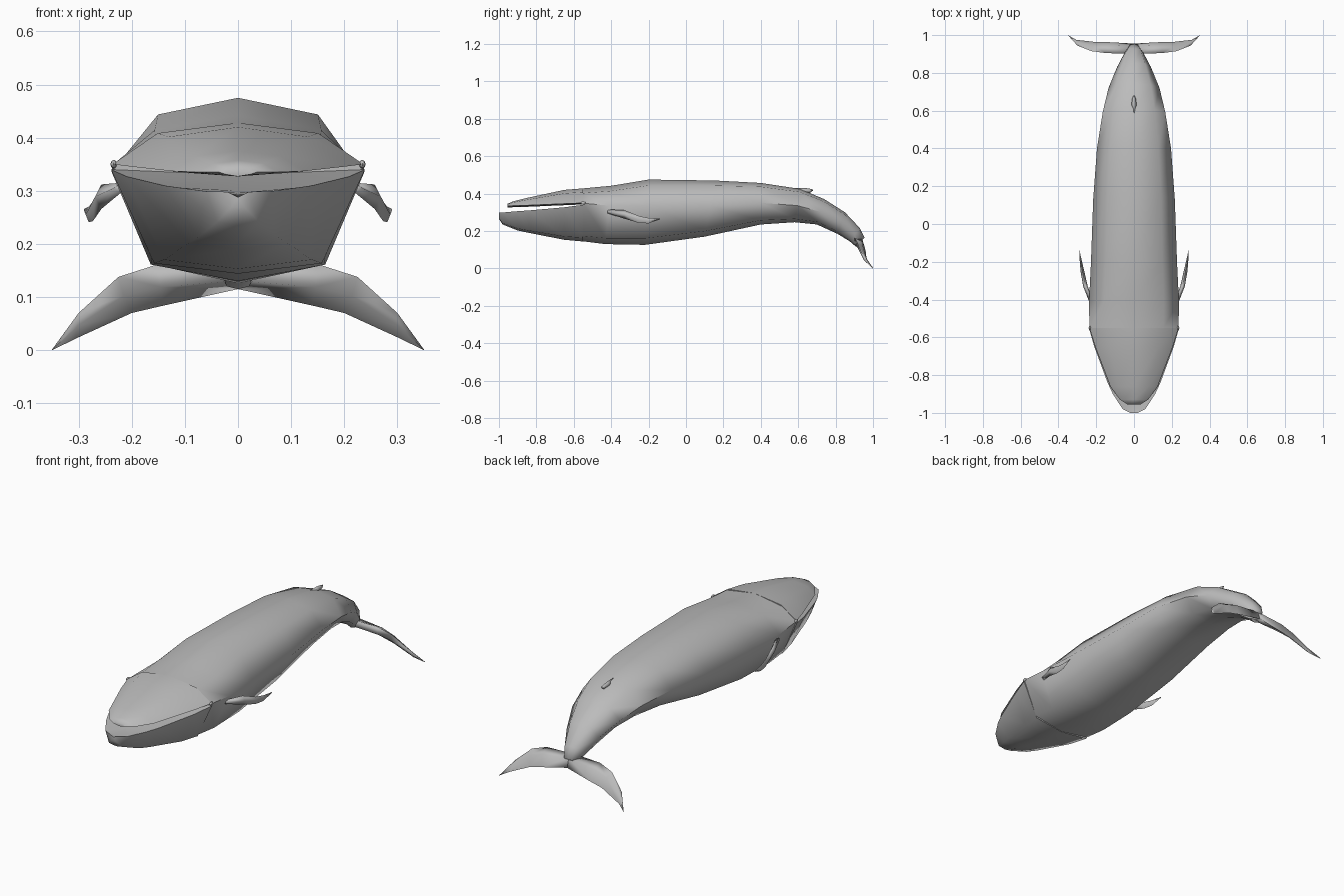
import bpy
import bmesh
import math
from mathutils import Matrix

old = bpy.data.objects.get("Cube")
if old:
    bpy.data.objects.remove(old, do_unlink=True)

skin = bpy.data.materials.new("grey skin")
skin.use_nodes = True
grey = (0.5, 0.5, 0.5, 1)
skin.diffuse_color = grey
skin.node_tree.nodes["Principled BSDF"].inputs["Base Color"].default_value = grey


def finish(bm, name, angle=70):
    """Turn a bmesh into a smooth shaded grey object."""
    bmesh.ops.recalc_face_normals(bm, faces=bm.faces)
    mesh = bpy.data.meshes.new(name)
    bm.to_mesh(mesh)
    bm.free()
    mesh.materials.append(skin)
    obj = bpy.data.objects.new(name, mesh)
    bpy.context.collection.objects.link(obj)
    for other in bpy.context.selected_objects:
        other.select_set(False)
    obj.select_set(True)
    bpy.context.view_layer.objects.active = obj
    bpy.ops.object.shade_smooth_by_angle(angle=math.radians(angle))
    return obj


def loft(name, rings, angle=70):
    """Skin a row of equal-sized rings and cap both ends."""
    bm = bmesh.new()
    rows = [[bm.verts.new(p) for p in ring] for ring in rings]
    count = len(rows[0])
    for a, b in zip(rows, rows[1:]):
        for i in range(count):
            j = (i + 1) % count
            bm.faces.new((a[i], a[j], b[j], b[i]))
    bm.faces.new(rows[0])
    bm.faces.new(reversed(rows[-1]))
    return finish(bm, name, angle)


def mirrored(half):
    """Close a half section whose first and last points lie on x = 0."""
    return half + [(-x, y, z) for x, y, z in reversed(half[1:-1])]


def rostrum_ring(y, top, edge, w):
    rise = top - edge
    return mirrored([(0, y, top), (.64 * w, y, edge + .75 * rise), (w, y, edge),
                     (.66 * w, y, edge - .004), (0, y, edge - .008)])


def body_ring(top_y, top_z, low_y, low_z, w, side):
    def at(x, f):
        return (x * w, low_y + f * (top_y - low_y), low_z + f * (top_z - low_z))
    return mirrored([at(0, 1), at(.66, .91), at(1, side), at(.69, .1), at(0, 0)])


def jaw_ring(y, rim, low, w):
    return mirrored([(0, y, rim - .01), (w, y, rim),
                     (.66 * w, y, low + .1 * (rim - low)), (0, y, low)])


# Upper head: y, ridge height, lip height, half width
rostrum = [(-.955, .345, .335, .035), (-.93, .357, .335, .075),
           (-.86, .375, .337, .125), (-.65, .42, .346, .205),
           (-.55, .428, .35, .236)]

# Trunk: ridge y and z, belly y and z, half width, flank level
trunk = [(-.55, .428, -.55, .145, .236, .72), (-.4, .442, -.43, .13, .238, .66),
         (-.2, .475, -.22, .126, .228, .6), (.155, .47, .1, .17, .216, .55),
         (.4, .457, .4, .235, .196, .52), (.61, .425, .58, .247, .165, .5),
         (.74, .37, .7, .235, .135, .5), (.85, .3, .81, .185, .09, .5),
         (.93, .215, .875, .145, .052, .5), (.955, .165, .91, .115, .03, .5)]
loft("body", [rostrum_ring(*r) for r in rostrum] + [body_ring(*t) for t in trunk])

# Lower jaw: y, rim height, keel height, half width
jaw = [(-1, .298, .265, .02), (-.98, .299, .235, .06), (-.9, .306, .203, .112),
       (-.84, .31, .19, .14), (-.65, .327, .153, .21), (-.55, .34, .144, .239)]
loft("lower_jaw", [jaw_ring(*j) for j in jaw])

# Flippers: y, x, upper edge, lower edge, half thickness
flipper = [(-.42, .222, .315, .295, .012), (-.33, .257, .312, .266, .012),
           (-.25, .273, .28, .243, .01), (-.2, .281, .27, .241, .006),
           (-.14, .289, .266, .262, .001)]

# Flukes: leading edge, trailing edge, half thickness
fluke = [((0, .9, .165), (0, .955, .115), .02),
         ((.15, .905, .162), (.14, .963, .084), .017),
         ((.225, .915, .138), (.2, .963, .07), .012),
         ((.3, .945, .07), (.305, .975, .022), .007),
         ((.35, 1, .001), (.35, 1, 0), .001)]


def fluke_ring(lead, trail, t, s):
    def mix(f, push):
        x, y, z = (a + f * (b - a) for a, b in zip(lead, trail))
        return (s * x, y + push, z + push * .7)
    return [lead and (s * lead[0], *lead[1:]), mix(.4, t),
            (s * trail[0], *trail[1:]), mix(.4, -t)]


for side, s in (("left", 1), ("right", -1)):
    loft(side + "_flipper",
         [[(s * x, y, hi), (s * (x + t), y, (hi + lo) / 2),
           (s * x, y, lo), (s * (x - t), y, (hi + lo) / 2)]
          for y, x, hi, lo, t in flipper], 120)
    loft(side + "_fluke", [fluke_ring(*f, s) for f in fluke], 120)

    # Small eye bump above the corner of the mouth
    bm = bmesh.new()
    place = Matrix.Translation((s * .234, -.55, .35)) @ Matrix.Diagonal((.6, 1.4, .8, 1))
    bmesh.ops.create_uvsphere(bm, u_segments=8, v_segments=6, radius=.01, matrix=place)
    finish(bm, side + "_eye")

# Dorsal fin: y, crest, base, half width
fin = [(.585, .431, .41, .004), (.63, .431, .4, .013),
       (.66, .427, .402, .011), (.68, .422, .417, .003)]
loft("dorsal_fin", [[(0, y, hi), (w, y, (hi + lo) / 2), (0, y, lo), (-w, y, (hi + lo) / 2)]
                    for y, hi, lo, w in fin], 120)
